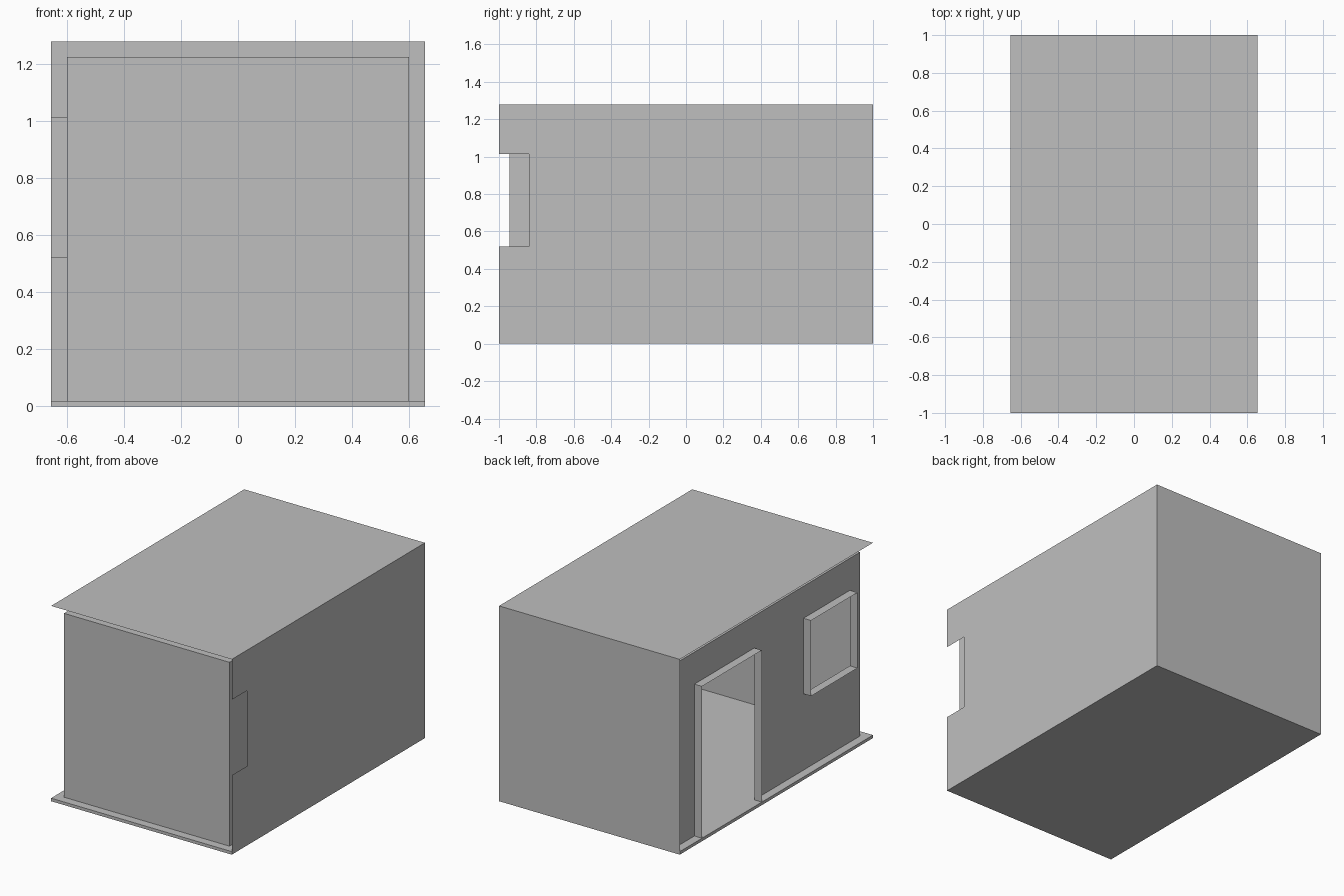
import bpy
import bmesh
from mathutils import Vector

if "Cube" in bpy.data.objects:
    bpy.data.objects.remove(bpy.data.objects["Cube"], do_unlink=True)

grey = bpy.data.materials.new("plain_grey")
grey.use_nodes = True
grey.diffuse_color = (0.52, 0.52, 0.52, 1)
grey.node_tree.nodes["Principled BSDF"].inputs["Base Color"].default_value = (0.52, 0.52, 0.52, 1)

# Outer envelope, inner shell and openings
X, Y, TOP = 0.655, 1.0, 1.28
IX, IY, FLOOR, CEILING = 0.6, 0.945, 0.02, 1.225
SILL, HEAD = 0.52, 1.015
WINDOW = ((-0.84, -0.36), (SILL, HEAD))
DOOR = ((0.15, 0.77), (FLOOR, HEAD))
NOTCH = ((-Y, -0.84), (SILL, HEAD))


def panel(name, axis, at, u, v, holes=(), centre=(0, 0, TOP / 2)):
    """Flat sheet across one axis, spanning u and v on the other two, with rectangular holes."""
    bm = bmesh.new()
    us = sorted({*u, *(c for h in holes for c in h[0])})
    vs = sorted({*v, *(c for h in holes for c in h[1])})

    def point(a, b):
        co = [a, b]
        co.insert(axis, at)
        return bm.verts.new(co)

    grid = [[point(a, b) for b in vs] for a in us]
    for i in range(len(us) - 1):
        for j in range(len(vs) - 1):
            a, b = (us[i] + us[i + 1]) / 2, (vs[j] + vs[j + 1]) / 2
            if any(h[0][0] < a < h[0][1] and h[1][0] < b < h[1][1] for h in holes):
                continue
            f = bm.faces.new((grid[i][j], grid[i + 1][j], grid[i + 1][j + 1], grid[i][j + 1]))
            f.normal_update()
            if f.normal[axis] * (at - centre[axis]) < 0:
                f.normal_flip()
    bmesh.ops.delete(bm, geom=[p for p in bm.verts if not p.link_faces], context="VERTS")
    mesh = bpy.data.meshes.new(name)
    bm.to_mesh(mesh)
    bm.free()
    mesh.materials.append(grey)
    obj = bpy.data.objects.new(name, mesh)
    bpy.context.collection.objects.link(obj)
    return obj


def reveal(name, opening, with_sill):
    """Thin lining of an opening, standing out from the inner wall."""
    (y0, y1), (z0, z1) = opening
    depth = (-X, -IX)
    mid = Vector((-X, (y0 + y1) / 2, (z0 + z1) / 2))
    for side, y in (("front", y0), ("back", y1)):
        panel(f"{name}_{side}_jamb", 1, y, depth, (z0, z1), centre=mid)
    panel(f"{name}_head", 2, z1, depth, (y0, y1), centre=mid)
    if with_sill:
        panel(f"{name}_sill", 2, z0, depth, (y0, y1), centre=mid)


# Floor slab
panel("slab_bottom", 2, 0, (-X, X), (-Y, Y))
panel("slab_top", 2, FLOOR, (-X, X), (-Y, Y), centre=(0, 0, 0))
panel("slab_front_edge", 1, -Y, (-X, X), (0, FLOOR))
panel("slab_left_edge", 0, -X, (-Y, Y), (0, FLOOR))

# Outer skin on two sides, and the roof
panel("outer_side_wall", 0, X, (-Y, Y), (0, TOP), [NOTCH])
panel("outer_back_wall", 1, Y, (-X, X), (0, TOP))
panel("roof", 2, TOP, (-X, X), (-Y, Y))

# Inner room
height = (FLOOR, CEILING)
panel("inner_front_wall", 1, -IY, (-IX, IX), height)
panel("inner_back_wall", 1, IY, (-IX, IX), height)
panel("inner_side_wall", 0, IX, (-IY, IY), height)
panel("inner_door_wall", 0, -IX, (-IY, IY), height, [DOOR, WINDOW])
panel("ceiling", 2, CEILING, (-IX, IX), (-IY, IY))

# Linings of the openings
reveal("door", DOOR, False)
reveal("window", WINDOW, True)
